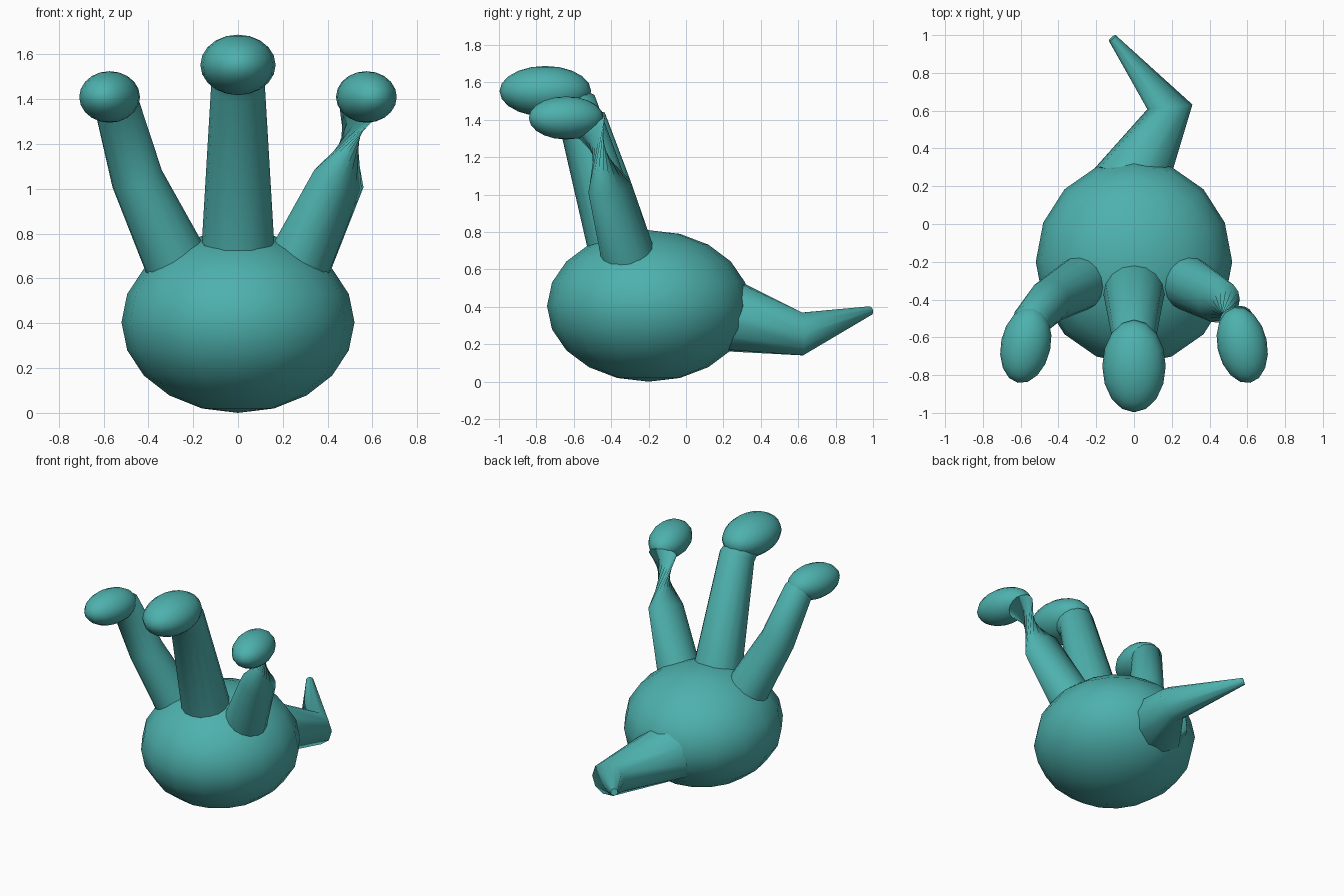
import bpy, bmesh, math
from mathutils import Vector

cube = bpy.data.objects.get("Cube")
if cube:
    bpy.data.objects.remove(cube, do_unlink=True)

teal = bpy.data.materials.new("teal skin")
teal.use_nodes = True
colour = (0.075, 0.44, 0.42, 1)
teal.diffuse_color = colour
teal.node_tree.nodes["Principled BSDF"].inputs["Base Color"].default_value = colour


def finish(name, bm):
    """Turn a bmesh into a smooth, coloured object."""
    bmesh.ops.recalc_face_normals(bm, faces=bm.faces)
    for face in bm.faces:
        face.smooth = len(face.verts) <= 4
    mesh = bpy.data.meshes.new(name)
    bm.to_mesh(mesh)
    bm.free()
    mesh.materials.append(teal)
    obj = bpy.data.objects.new(name, mesh)
    bpy.context.collection.objects.link(obj)
    return obj


def ellipsoid(name, centre, radii, turn=0):
    bm = bmesh.new()
    bmesh.ops.create_uvsphere(bm, u_segments=16, v_segments=10, radius=1)
    obj = finish(name, bm)
    obj.location, obj.scale = centre, radii
    obj.rotation_euler.z = math.radians(turn)
    return obj


def tube(name, stations, sides=16):
    """Loft rings along a path; each station is (centre, radius, twist in degrees)."""
    bm = bmesh.new()
    points = [Vector(s[0]) for s in stations]
    steps = [(b - a).normalized() for a, b in zip(points, points[1:])]
    rings = []
    for i, (_, radius, twist) in enumerate(stations):
        n = (steps[max(i - 1, 0)] + steps[min(i, len(steps) - 1)]).normalized()
        u = Vector((1, 0, 0))
        u = (u - n * u.dot(n)).normalized()
        v = n.cross(u)
        ring = []
        for k in range(sides):
            a = math.tau * k / sides + math.radians(twist)
            ring.append(bm.verts.new(points[i] + radius * (u * math.cos(a) + v * math.sin(a))))
        rings.append(ring)
    for low, high in zip(rings, rings[1:]):
        for k in range(sides):
            j = (k + 1) % sides
            bm.faces.new((low[k], low[j], high[j], high[k]))
    bm.faces.new(rings[0])
    bm.faces.new(rings[-1])
    return finish(name, bm)


# Round body
ellipsoid("body", (0, -0.2, 0.405), (0.52, 0.543, 0.405))

# Middle stalk, bending forward into its bulb
tube("middle_stalk", [((0, -0.32, 0.58), 0.172, 0),
                      ((0, -0.585, 1.46), 0.12, 0),
                      ((0, -0.72, 1.55), 0.1, 0)])
ellipsoid("middle_bulb", (0, -0.752, 1.553), (0.168, 0.245, 0.135))

# Side bulbs
for side, label in ((-1, "right"), (1, "left")):
    ellipsoid(label + "_bulb", (side * 0.573, -0.64, 1.41), (0.132, 0.205, 0.115), side * 12)

# Side stalks: the right one is plain, the left one is wrung into a narrow neck
tube("right_stalk", [((-0.24, -0.29, 0.6), 0.15, 0),
                     ((-0.45, -0.41, 1.045), 0.117, 0),
                     ((-0.54, -0.51, 1.37), 0.102, 0),
                     ((-0.56, -0.6, 1.41), 0.08, 0)])
tube("left_stalk", [((0.24, -0.29, 0.6), 0.15, 0),
                    ((0.45, -0.41, 1.045), 0.117, 0),
                    ((0.54, -0.505, 1.36), 0.092, 150),
                    ((0.56, -0.6, 1.41), 0.07, 150)])

# Kinked tail
tube("tail", [((-0.03, 0.2, 0.36), 0.205, 0),
              ((0.19, 0.62, 0.255), 0.12, 0),
              ((-0.115, 0.985, 0.38), 0.024, 0)], sides=10)
